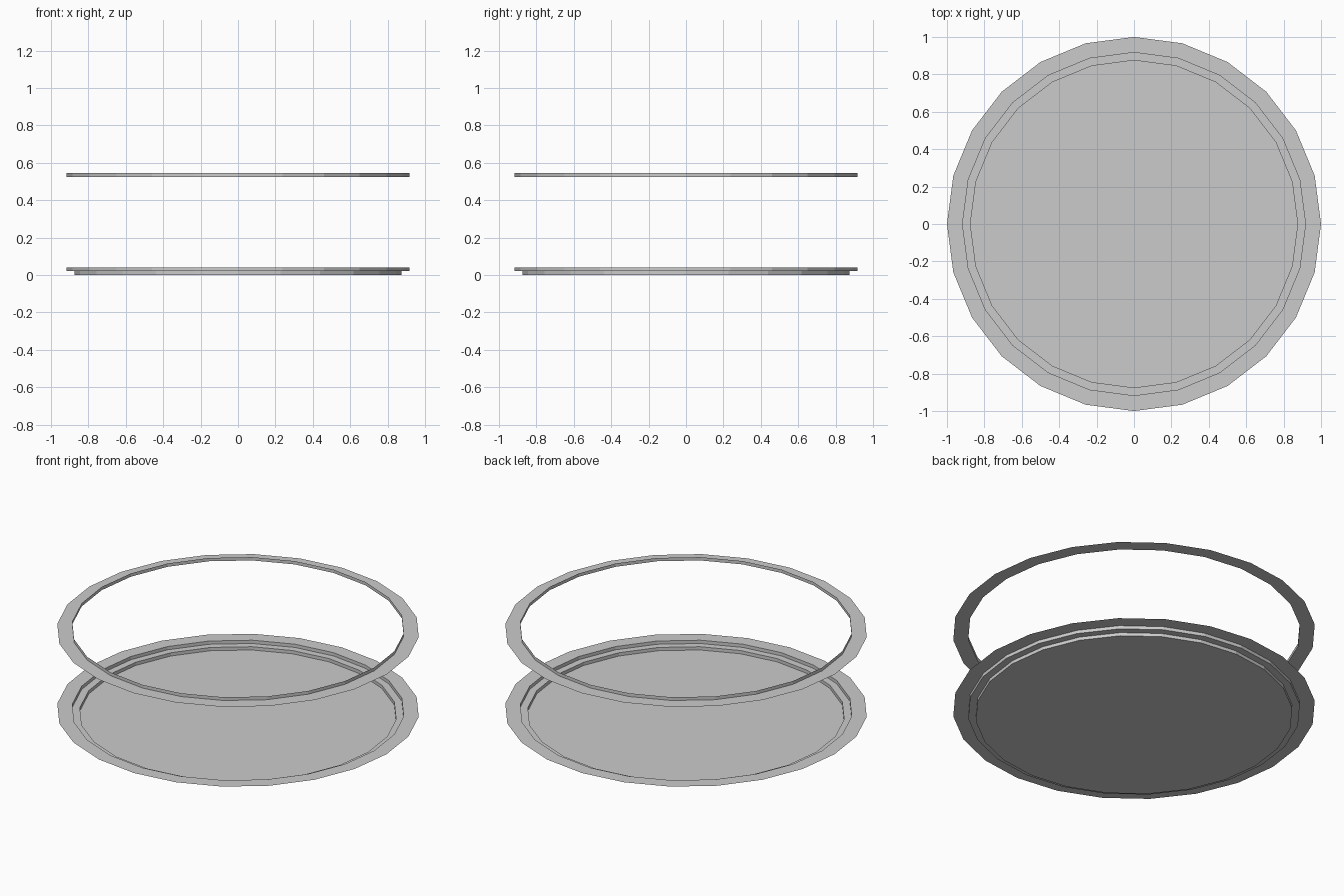
import bpy
import math

if "Cube" in bpy.data.objects:
    bpy.data.objects.remove(bpy.data.objects["Cube"])

SIDES = 24


def lathe(name, profile, capped=False):
    """Revolve an open (radius, z) profile into a flat-faced sheet."""
    verts, faces = [], []
    for r, z in profile:
        for i in range(SIDES):
            a = 2 * math.pi * i / SIDES
            verts.append((r * math.cos(a), r * math.sin(a), z))
    for k in range(len(profile) - 1):
        for i in range(SIDES):
            j = (i + 1) % SIDES
            a, b = k * SIDES, (k + 1) * SIDES
            faces.append((a + i, b + i, b + j, a + j))
    if capped:
        faces.append(tuple(range(SIDES)))
    mesh = bpy.data.meshes.new(name)
    mesh.from_pydata(verts, [], faces)
    mesh.update()
    obj = bpy.data.objects.new(name, mesh)
    bpy.context.collection.objects.link(obj)
    return obj


# Shallow stepped dish with a flat outer flange
lathe("stepped_dish",
      [(0.875, 0.0), (0.875, 0.02), (0.917, 0.02), (0.917, 0.04), (1.0, 0.04)],
      capped=True)

# Floating ring: flat flange with a short lip standing on its inner edge
lathe("upper_ring", [(0.917, 0.545), (0.917, 0.525), (1.0, 0.525)])
